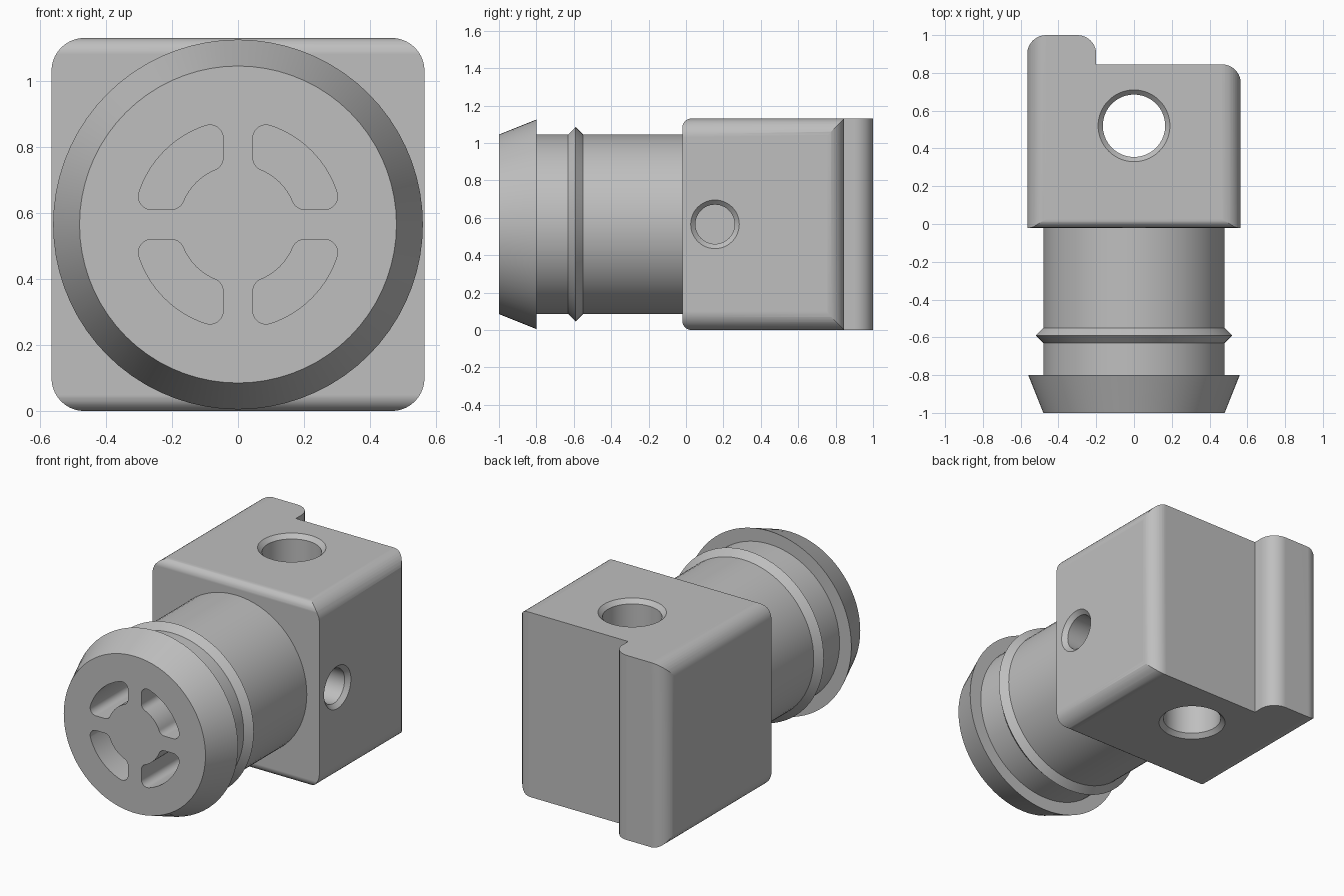
import bpy, bmesh
from math import sin, cos, pi, atan2, sqrt, radians
from mathutils import Vector

if "Cube" in bpy.data.objects:
    bpy.data.objects.remove(bpy.data.objects["Cube"], do_unlink=True)

grey = bpy.data.materials.new("plain grey")
grey.use_nodes = True
grey.diffuse_color = (0.52, 0.52, 0.52, 1)
grey.node_tree.nodes["Principled BSDF"].inputs["Base Color"].default_value = grey.diffuse_color

H = 0.565  # half width and axis height


def finish(name, bm):
    bmesh.ops.recalc_face_normals(bm, faces=bm.faces[:])
    mesh = bpy.data.meshes.new(name)
    bm.to_mesh(mesh)
    bm.free()
    obj = bpy.data.objects.new(name, mesh)
    bpy.context.collection.objects.link(obj)
    mesh.materials.append(grey)
    return obj


def prism(name, outline, lo, hi, place):
    """Extrude a 2D outline from lo to hi; place maps (u, v, w) to x, y, z."""
    bm = bmesh.new()
    rings = [[bm.verts.new(place(u, v, w)) for u, v in outline] for w in (lo, hi)]
    n = len(outline)
    bm.faces.new(rings[0])
    bm.faces.new(rings[1])
    for i in range(n):
        j = (i + 1) % n
        bm.faces.new((rings[0][i], rings[0][j], rings[1][j], rings[1][i]))
    return finish(name, bm)


def lathe(name, profile, place, sides=72):
    """Spin (radius, distance) pairs around the w axis, with capped ends."""
    bm = bmesh.new()
    rings = [[bm.verts.new(place(r * cos(2 * pi * i / sides), r * sin(2 * pi * i / sides), w))
              for i in range(sides)] for r, w in profile]
    for a, b in zip(rings, rings[1:]):
        for i in range(sides):
            j = (i + 1) % sides
            bm.faces.new((a[i], a[j], b[j], b[i]))
    bm.faces.new(rings[0])
    bm.faces.new(rings[-1])
    return finish(name, bm)


def rounded(corners, steps=10):
    """Outline from right-angled corners given as (u, v, radius)."""
    out = []
    for i, (u, v, r) in enumerate(corners):
        p = Vector((u, v))
        if r == 0:
            out.append(p)
            continue
        d1 = (Vector(corners[i - 1][:2]) - p).normalized()
        d2 = (Vector(corners[(i + 1) % len(corners)][:2]) - p).normalized()
        c = p + r * (d1 + d2)
        for k in range(steps + 1):
            t = k / steps * pi / 2
            out.append(c - r * (d2 * cos(t) + d1 * sin(t)))
    return out


def arc(cx, cy, r, a, b, steps=8):
    return [(cx + r * cos(a + (b - a) * k / steps), cy + r * sin(a + (b - a) * k / steps))
            for k in range(steps + 1)]


def combine(target, tool, operation):
    mod = target.modifiers.new("cut", "BOOLEAN")
    mod.operation = operation
    mod.solver = "EXACT"
    mod.object = tool
    bpy.context.view_layer.objects.active = target
    bpy.ops.object.modifier_apply(modifier=mod.name)
    bpy.data.objects.remove(tool, do_unlink=True)


def smooth(obj):
    bpy.ops.object.select_all(action="DESELECT")
    obj.select_set(True)
    bpy.context.view_layer.objects.active = obj
    bpy.ops.object.shade_smooth_by_angle(angle=radians(25))
    mod = obj.modifiers.new("even shading", "WEIGHTED_NORMAL")
    mod.keep_sharp = True


# Block: common volume of its front, plan and side outlines
E = H + 0.0004
block = prism("block", rounded([(-H, 0, 0.1), (H, 0, 0.1), (H, 2 * H, 0.1), (-H, 2 * H, 0.1)]),
              -0.2, 1.2, lambda u, v, w: (u, w, v))
plan = prism("plan", rounded([(-E, -0.3, 0), (E, -0.3, 0), (E, 0.845, 0.1), (-0.2, 0.845, 0),
                              (-0.2, 1, 0.1), (-E, 1, 0.1)]),
             -0.2, 1.4, lambda u, v, w: (u, v, w))
side = prism("side", rounded([(-0.02, -0.0004, 0.05), (1.3, -0.0004, 0),
                              (1.3, H + E, 0), (-0.02, H + E, 0.05)]),
             -0.8, 0.8, lambda u, v, w: (w, u, v))
combine(block, plan, "INTERSECT")
combine(block, side, "INTERSECT")

# Chamfered vertical through hole
cross_hole = lathe("cross_hole", [(0.215, -0.025), (0.165, 0.025), (0.165, 2 * H - 0.025),
                                  (0.215, 2 * H + 0.025)],
                   lambda u, v, w: (u, 0.52 + v, w))
combine(block, cross_hole, "DIFFERENCE")

# Chamfered blind hole in the left side
side_hole = lathe("side_hole", [(0.105, 0.1), (0.105, H - 0.025), (0.155, H + 0.025)],
                  lambda u, v, w: (w, 0.155 + u, H + v), 48)
combine(block, side_hole, "DIFFERENCE")
smooth(block)

# Plug: tapered head, neck and pointed ring
plug = lathe("plug", [(0.48, -1), (0.56, -0.8), (0.48, -0.8), (0.48, -0.63), (0.52, -0.59),
                      (0.48, -0.55), (0.48, 0)],
             lambda u, v, w: (u, w, H + v))

# Four rounded slots in the head, each symmetric about its diagonal
gap, inner, outer, f = 0.045, 0.18, 0.315, 0.04
x = gap + f
y_out = sqrt((outer - f) ** 2 - x * x)
y_in = sqrt((inner + f) ** 2 - x * x)
t_out, t_in = atan2(y_out, x), atan2(y_in, x)
half = (arc(0, 0, outer, pi / 4, t_out)[:-1] + arc(x, y_out, f, t_out, pi)
        + arc(x, y_in, f, pi, pi + t_in) + arc(0, 0, inner, t_in, pi / 4)[1:])
slot = half + [(v, u) for u, v in half[-2:0:-1]]
for sx in (-1, 1):
    for sz in (-1, 1):
        cutter = prism("slot", slot, -1.1, -0.5,
                       lambda u, v, w: (sx * u, w, H + sz * v))
        combine(plug, cutter, "DIFFERENCE")
smooth(plug)
